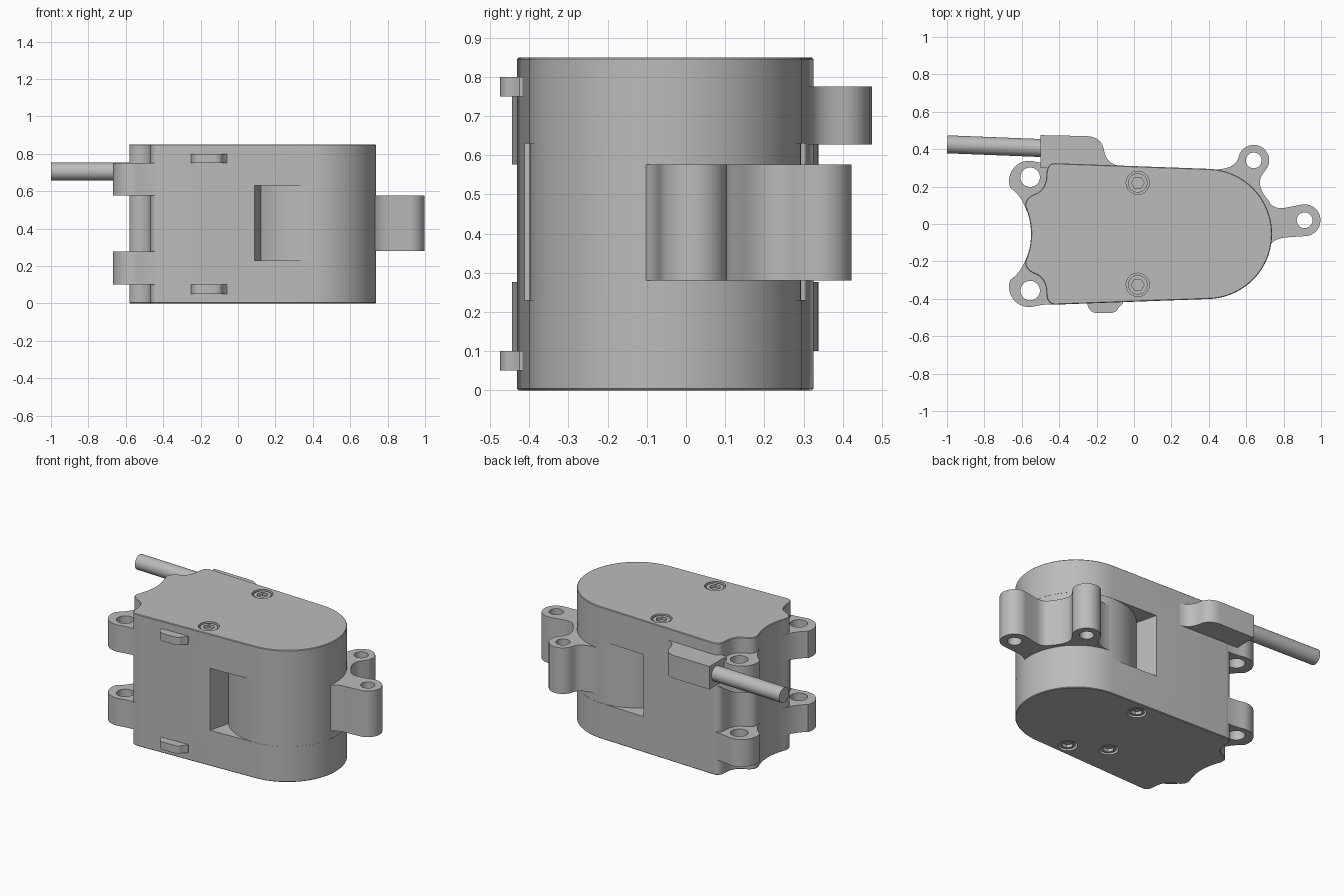
import bpy, bmesh, math
from mathutils import Vector

cube = bpy.data.objects.get("Cube")
if cube:
    bpy.data.objects.remove(cube)

grey = bpy.data.materials.new("plain grey")
grey.use_nodes = True
COLOUR = (0.5, 0.5, 0.5, 1)
grey.diffuse_color = COLOUR
grey.node_tree.nodes["Principled BSDF"].inputs["Base Color"].default_value = COLOUR

MID = -0.053            # symmetry line of the housing in y
HUB = (0.39, MID)       # centre of the rounded end


def arc(c, r, a0, a1, n=24):
    return [(c[0] + r * math.cos(math.radians(a0 + (a1 - a0) * i / n)),
             c[1] + r * math.sin(math.radians(a0 + (a1 - a0) * i / n))) for i in range(n + 1)]


def circle(c, r, n=40):
    return arc(c, r, 0, 360 - 360 / n, n - 1)


def bez(a, b, c, n=8):
    a, b, c = Vector(a), Vector(b), Vector(c)
    return [tuple(a * (1 - t) ** 2 + b * 2 * t * (1 - t) + c * t * t)
            for t in (i / n for i in range(n + 1))]


def flip(pts):
    return [(x, 2 * MID - y) for x, y in reversed(pts)]


def prism(name, pts, z0, z1):
    """Extrude a closed outline from z0 to z1."""
    clean = [p for i, p in enumerate(pts) if math.dist(p, pts[i - 1]) > 1e-5]
    bm = bmesh.new()
    base = bm.faces.new([bm.verts.new((x, y, z0)) for x, y in clean])
    top = bmesh.ops.extrude_face_region(bm, geom=[base])["geom"]
    bmesh.ops.translate(bm, vec=(0, 0, z1 - z0),
                        verts=[v for v in top if isinstance(v, bmesh.types.BMVert)])
    bmesh.ops.recalc_face_normals(bm, faces=bm.faces)
    mesh = bpy.data.meshes.new(name)
    bm.to_mesh(mesh)
    bm.free()
    mesh.materials.append(grey)
    ob = bpy.data.objects.new(name, mesh)
    bpy.context.collection.objects.link(ob)
    return ob


def bake(ob):
    bpy.context.view_layer.update()
    mesh = bpy.data.meshes.new_from_object(
        ob.evaluated_get(bpy.context.evaluated_depsgraph_get()))
    ob.modifiers.clear()
    ob.data = mesh


def cut(ob, outline, z0, z1):
    tool = prism("cutter", outline, z0, z1)
    tool.hide_render = True
    mod = ob.modifiers.new("cut", "BOOLEAN")
    mod.operation, mod.solver, mod.object = "DIFFERENCE", "EXACT", tool
    bake(ob)
    bpy.data.objects.remove(tool)


# Housing: round front end, scalloped rear end
rear = ([(-0.42, 0.325)] + bez((-0.42, 0.325), (-0.465, 0.325), (-0.468, 0.27))
        + bez((-0.468, 0.27), (-0.468, 0.19), (-0.52, 0.165))
        + bez((-0.52, 0.165), (-0.59, 0.14), (-0.58, 0.09))
        + bez((-0.58, 0.09), (-0.552, 0.025), (-0.55, MID)))
outline = arc(HUB, 0.348, -88, 88, 64) + rear + flip(rear)
housing = prism("housing", outline, 0, 0.85)
bev = housing.modifiers.new("edge", "BEVEL")
bev.width, bev.segments, bev.limit_method = 0.004, 1, "ANGLE"
bev.angle_limit = math.radians(60)
bake(housing)

# Window for the rotor, with slanted end walls
wall = [(0.065, 0.404), (0.125, 0.164)]
cut(housing, wall + flip(wall) + [(1, -0.51), (1, 0.404)], 0.23, 0.63)

# Recessed socket screws
screws = ([(0.02, 0.22, 1), (0.02, -0.325, 1)]
          + [(0.16, 0.215, 0), (0.22, -0.33, 0), (0.01, -0.215, 0)])
for i, (x, y, up) in enumerate(screws):
    c = (x, y)
    zs = (lambda d: 0.85 - d) if up else (lambda d: d)
    r = 0.062 if up else 0.056
    cut(housing, circle(c, r), *sorted((zs(0.04), zs(-0.02))))
    head = prism(f"screw_{i + 1}", circle(c, r - 0.01), *sorted((zs(0.045), zs(0.006))))
    cut(head, circle(c, 0.034, 6), *sorted((zs(0.025), zs(-0.02))))

# Rotor drum with its two joined arms
prism("rotor_drum", circle(HUB, 0.347, 120), 0.22, 0.64)
tip_a, tip_b = (0.912, 0.02), (0.64, 0.34)
arms = (bez((0.71, -0.13), (0.74, -0.08), (0.81, -0.072)) + arc(tip_a, 0.085, -82, 100)
        + [(0.80, 0.085)] + bez((0.80, 0.085), (0.74, 0.08), (0.72, 0.125))
        + bez((0.72, 0.125), (0.645, 0.21), (0.69, 0.27)) + arc(tip_b, 0.083, -25, 170)
        + bez((0.55, 0.335), (0.52, 0.292), (0.43, 0.292)) + [(0.40, 0.0)])
rotor_arms = prism("rotor_arms", arms, 0.28, 0.577)
for tip in (tip_a, tip_b):
    cut(rotor_arms, circle(tip, 0.042), 0.2, 0.7)

# Four mounting ears
ear = (arc((-0.56, 0.23), 0.108, 82, 200)
       + bez((-0.661, 0.193), (-0.6, 0.15), (-0.574, 0.07)) + [(-0.45, 0.05), (-0.40, 0.322)]
       + bez((-0.42, 0.324), (-0.48, 0.32), (-0.545, 0.337), 4)[:-1])
hole = circle((-0.555, 0.25), 0.052)
for level, z0, z1 in (("lower", 0.1, 0.277), ("upper", 0.577, 0.75)):
    for side, shape in (("back", lambda p: p), ("front", flip)):
        cut(prism(f"{level}_{side}_ear", shape(ear), z0, z1), shape(hole), 0, 1)

# Cable outlet and cable
prism("cable_outlet", [(-0.5, 0.30), (-0.5, 0.475), (-0.25, 0.47)]
      + bez((-0.25, 0.47), (-0.17, 0.465), (-0.16, 0.39))
      + bez((-0.16, 0.39), (-0.145, 0.32), (-0.08, 0.312)) + [(-0.08, 0.29)], 0.627, 0.775)
cable = prism("cable", circle((0, 0), 0.048), -0.28, 0.28)
a, b = Vector((-0.44, 0.404, 0.705)), Vector((-0.998, 0.426, 0.705))
cable.rotation_mode = "QUATERNION"
cable.rotation_quaternion = (b - a).to_track_quat("Z", "Y")
cable.location = (a + b) / 2

# Small latches on the front wall
latch = ([(-0.265, -0.40), (-0.265, -0.425)] + bez((-0.25, -0.425), (-0.24, -0.472), (-0.205, -0.475))
         + bez((-0.12, -0.475), (-0.09, -0.47), (-0.085, -0.45)) + [(-0.06, -0.425), (-0.06, -0.40)])
for level, z in (("lower", 0.05), ("upper", 0.75)):
    prism(f"{level}_latch", latch, z, z + 0.05)

# Smooth curved walls, keep hard edges
for ob in bpy.context.scene.objects:
    if ob.type == "MESH":
        ob.data.polygons.foreach_set("use_smooth", [True] * len(ob.data.polygons))
        ob.data.set_sharp_from_angle(angle=math.radians(30))
